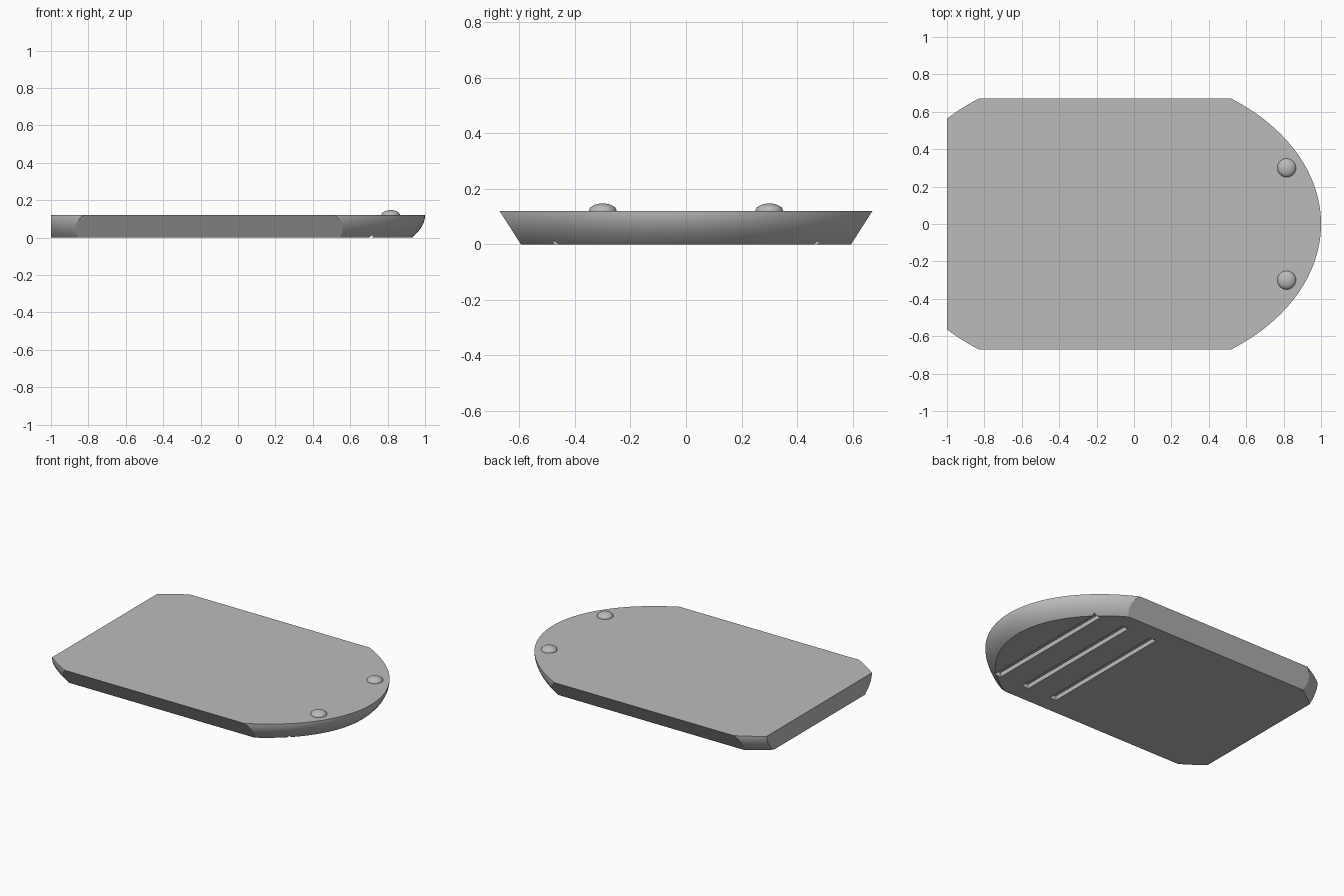
import bpy, bmesh
from math import radians
from mathutils import Matrix, Vector

cube = bpy.data.objects.get("Cube")
if cube:
    bpy.data.objects.remove(cube, do_unlink=True)

TOP = 0.12

grey = bpy.data.materials.new("plain grey")
grey.use_nodes = True
colour = (0.5, 0.5, 0.5, 1)
grey.diffuse_color = colour
grey.node_tree.nodes["Principled BSDF"].inputs["Base Color"].default_value = colour


def make_object(name, bm):
    bmesh.ops.recalc_face_normals(bm, faces=bm.faces)
    mesh = bpy.data.meshes.new(name)
    bm.to_mesh(mesh)
    bm.free()
    mesh.materials.append(grey)
    ob = bpy.data.objects.new(name, mesh)
    bpy.context.collection.objects.link(ob)
    return ob


def select_only(ob):
    bpy.ops.object.select_all(action='DESELECT')
    ob.select_set(True)
    bpy.context.view_layer.objects.active = ob


def smooth(ob):
    select_only(ob)
    bpy.ops.object.shade_smooth_by_angle(angle=radians(25))


def ellipsoid(centre, radii, segments, rings):
    bm = bmesh.new()
    matrix = Matrix.Translation(centre) @ Matrix.Diagonal((*radii, 1))
    bmesh.ops.create_uvsphere(bm, u_segments=segments, v_segments=rings,
                              radius=1, matrix=matrix)
    return bm


def slice_off(bm, point, normal):
    """Remove everything beyond a plane and cap the cut."""
    geom = bm.verts[:] + bm.edges[:] + bm.faces[:]
    cut = bmesh.ops.bisect_plane(bm, geom=geom, dist=1e-6, plane_co=point,
                                 plane_no=Vector(normal).normalized(),
                                 clear_outer=True)["geom_cut"]
    rim = [e for e in cut if isinstance(e, bmesh.types.BMEdge) and e.is_boundary]
    bmesh.ops.edgeloop_fill(bm, edges=rim)


# Slab: a flattened ellipsoid trimmed flat above, below, at one end and both sides
bm = ellipsoid((-0.155, 0, TOP), (1.155, 0.826, 0.35), 160, 100)
slice_off(bm, (0, 0, TOP), (0, 0, 1))
slice_off(bm, (0, 0, 0), (0, 0, -1))
slice_off(bm, (-1, 0, 0), (-1, 0, 0))
for side in (-1, 1):
    slice_off(bm, (0, side * 0.672, TOP), (0, side * TOP, -0.077))
slab = make_object("slab", bm)

# Three parallel grooves cut across the underside
bm = bmesh.new()
for x in (0.25, 0.473, 0.695):
    matrix = Matrix.Translation((x, 0, 0)) @ Matrix.Diagonal((0.05, 0.956, 0.06, 1))
    bmesh.ops.create_cube(bm, size=1, matrix=matrix)
cutter = make_object("groove_cutter", bm)
cutter.hide_render = True
select_only(slab)
mod = slab.modifiers.new("grooves", 'BOOLEAN')
mod.operation = 'DIFFERENCE'
mod.solver = 'EXACT'
mod.object = cutter
bpy.ops.object.modifier_apply(modifier=mod.name)
bpy.data.objects.remove(cutter, do_unlink=True)
smooth(slab)

# Two small domes near the rounded end
for name, y in (("front_dome", -0.3), ("back_dome", 0.3)):
    bm = ellipsoid((0.816, y, TOP), (0.05, 0.05, 0.027), 32, 24)
    slice_off(bm, (0, 0, TOP - 0.005), (0, 0, -1))
    smooth(make_object(name, bm))
